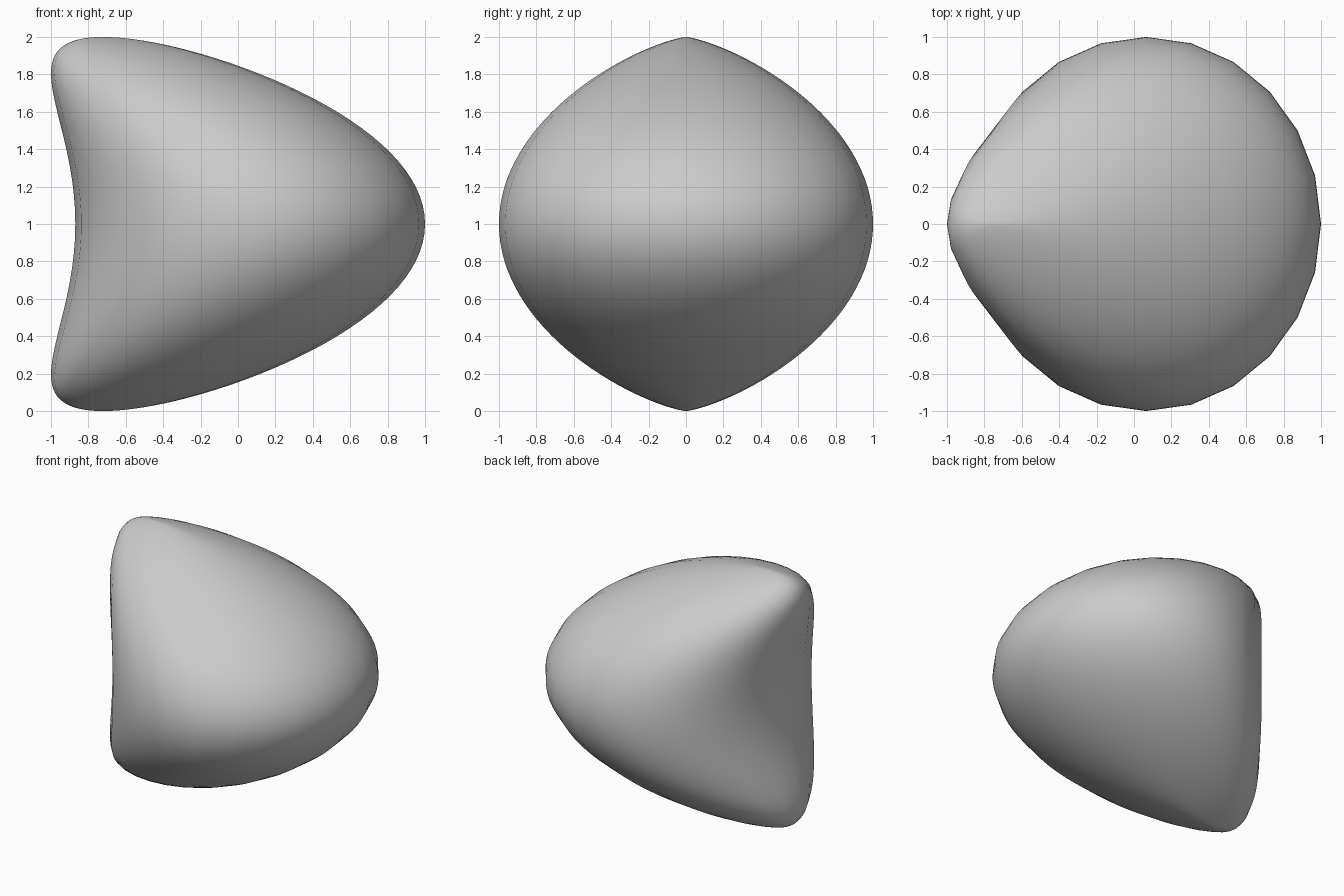
import bpy, bmesh, math

if "Cube" in bpy.data.objects:
    bpy.data.objects.remove(bpy.data.objects["Cube"])

# Ball with vertical poles: 24 facets around, fine rings in height
bm = bmesh.new()
bmesh.ops.create_uvsphere(bm, u_segments=24, v_segments=64, radius=1.0)

# Bow the ball: rings slide to -x with height squared, and narrow in y to a ridge
for v in bm.verts:
    x, y, z = v.co
    ring = math.hypot(x, y)
    v.co = (0.065 + 0.935 * x - 0.787 * z * z,
            y * math.sqrt(ring),
            1.0 + z)

bmesh.ops.recalc_face_normals(bm, faces=bm.faces)
for f in bm.faces:
    f.smooth = True

mesh = bpy.data.meshes.new("bowed_ball")
bm.to_mesh(mesh)
bm.free()
bpy.context.collection.objects.link(bpy.data.objects.new("bowed_ball", mesh))
